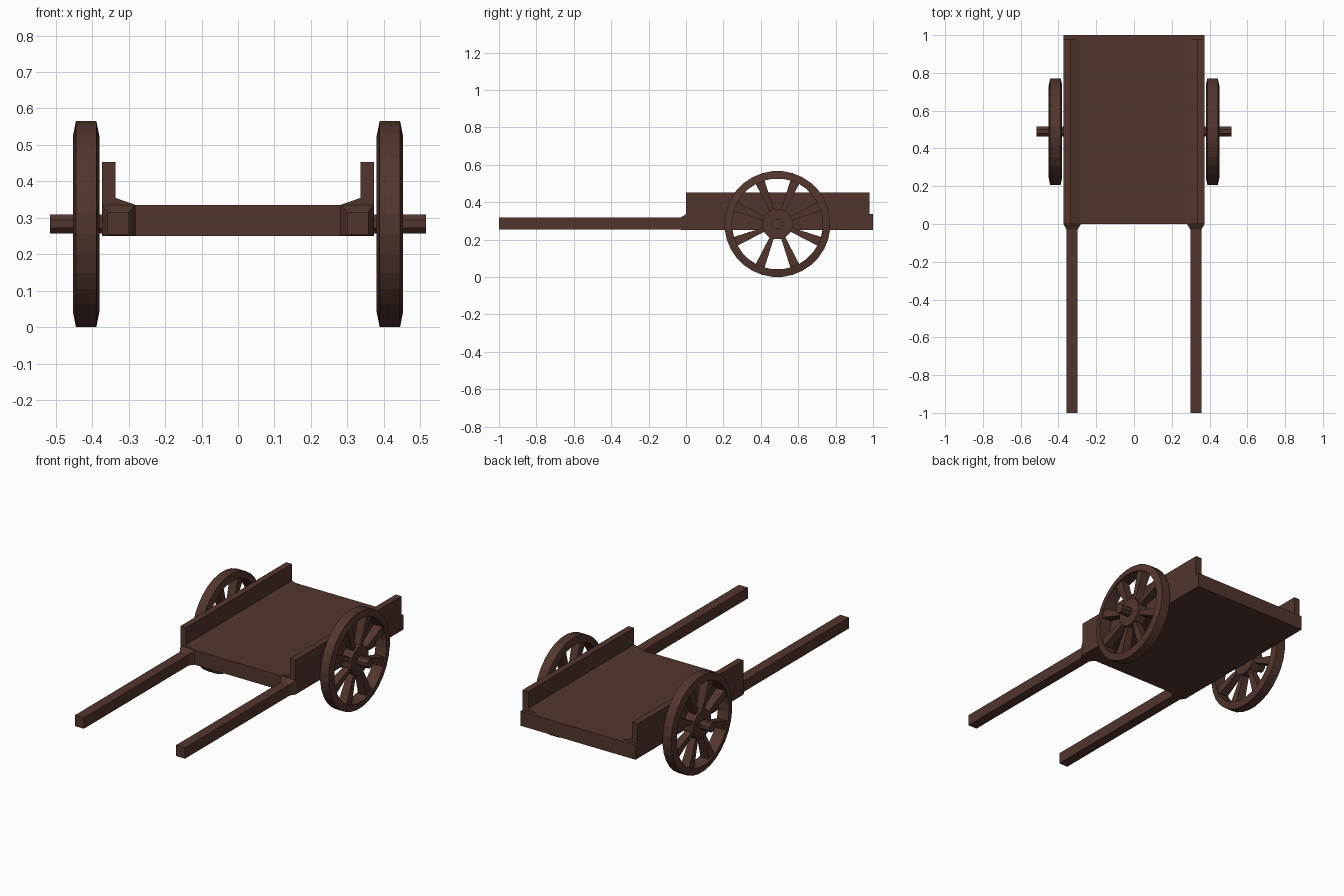
import bpy, bmesh, math
from mathutils import Matrix, Vector

if "Cube" in bpy.data.objects:
    bpy.data.objects.remove(bpy.data.objects["Cube"])

wood = bpy.data.materials.new("dark brown wood")
wood.diffuse_color = (0.085, 0.036, 0.026, 1)
wood.use_nodes = True
wood.node_tree.nodes["Principled BSDF"].inputs["Base Color"].default_value = wood.diffuse_color

WHEEL_X, WHEEL_Y, WHEEL_Z = 0.416, 0.489, 0.2835
R_OUT, R_IN, R_HUB = 0.2835, 0.243, 0.083
SEGMENTS, SPOKES = 32, 8


def finish(name, bm):
    bmesh.ops.recalc_face_normals(bm, faces=bm.faces[:])
    mesh = bpy.data.meshes.new(name)
    bm.to_mesh(mesh)
    bm.free()
    mesh.materials.append(wood)
    obj = bpy.data.objects.new(name, mesh)
    bpy.context.collection.objects.link(obj)
    return obj


def loft(bm, rings, closed=False):
    """Join rings of points with quads; cap the ends, or loop back to the start."""
    rows = [[bm.verts.new(p) for p in ring] for ring in rings]
    n = len(rows[0])
    pairs = list(zip(rows, rows[1:]))
    if closed:
        pairs.append((rows[-1], rows[0]))
    else:
        bm.faces.new(rows[0])
        bm.faces.new(rows[-1])
    for a, b in pairs:
        for i in range(n):
            j = (i + 1) % n
            bm.faces.new((a[i], a[j], b[j], b[i]))


def rect(x0, x1, y, z0, z1):
    return [(x0, y, z0), (x1, y, z0), (x1, y, z1), (x0, y, z1)]


def circle(x, r, n):
    return [(x, WHEEL_Y + r * math.cos(math.tau * (i + .5) / n),
             WHEEL_Z + r * math.sin(math.tau * (i + .5) / n)) for i in range(n)]


# flat bed
bm = bmesh.new()
loft(bm, [rect(-0.373, 0.373, 0, 0.251, 0.336), rect(-0.373, 0.373, 1.0, 0.251, 0.336)])
finish("bed", bm)

# axle through the bed
bm = bmesh.new()
loft(bm, [circle(-0.515, 0.028, 8), circle(0.515, 0.028, 8)])
finish("axle", bm)

for s, side in ((-1, "left"), (1, "right")):
    # side board with sloped foot
    profile = [(0.373, 0.33), (0.373, 0.453), (0.336, 0.453), (0.336, 0.355), (0.281, 0.336), (0.281, 0.33)]
    bm = bmesh.new()
    loft(bm, [[(s * x, y, z) for x, z in profile] for y in (0.0, 0.98)])
    finish(side + "_side_board", bm)

    # pulling shaft, flared where it meets the bed
    bm = bmesh.new()
    loft(bm, [rect(s * 0.299, s * 0.357, -1.0, 0.253, 0.317),
              rect(s * 0.299, s * 0.357, -0.03, 0.253, 0.317),
              rect(s * 0.281, s * 0.373, 0.0, 0.251, 0.336)])
    finish(side + "_shaft", bm)

    # wheel rim, narrower at the tread
    cx = s * WHEEL_X
    bm = bmesh.new()
    loft(bm, [circle(cx - 0.028, R_OUT, SEGMENTS), circle(cx + 0.028, R_OUT, SEGMENTS),
              circle(cx + 0.036, R_IN, SEGMENTS), circle(cx - 0.036, R_IN, SEGMENTS)], closed=True)
    finish(side + "_wheel_rim", bm)

    # hub
    bm = bmesh.new()
    loft(bm, [circle(cx - 0.032, R_HUB, 16), circle(cx + 0.032, R_HUB, 16)])
    finish(side + "_wheel_hub", bm)

    # spokes widening towards the rim
    bm = bmesh.new()
    centre = Vector((cx, WHEEL_Y, WHEEL_Z))
    for k in range(SPOKES):
        turn = Matrix.Rotation(math.tau * (k + 0.5) / SPOKES, 3, 'X')
        rings = []
        for r, w, d in ((0.075, 0.011, 0.02), (0.25, 0.026, 0.028)):
            rings.append([centre + turn @ Vector((a * d, r, b * w))
                          for a, b in ((-1, -1), (1, -1), (1, 1), (-1, 1))])
        loft(bm, rings)
    finish(side + "_wheel_spokes", bm)
